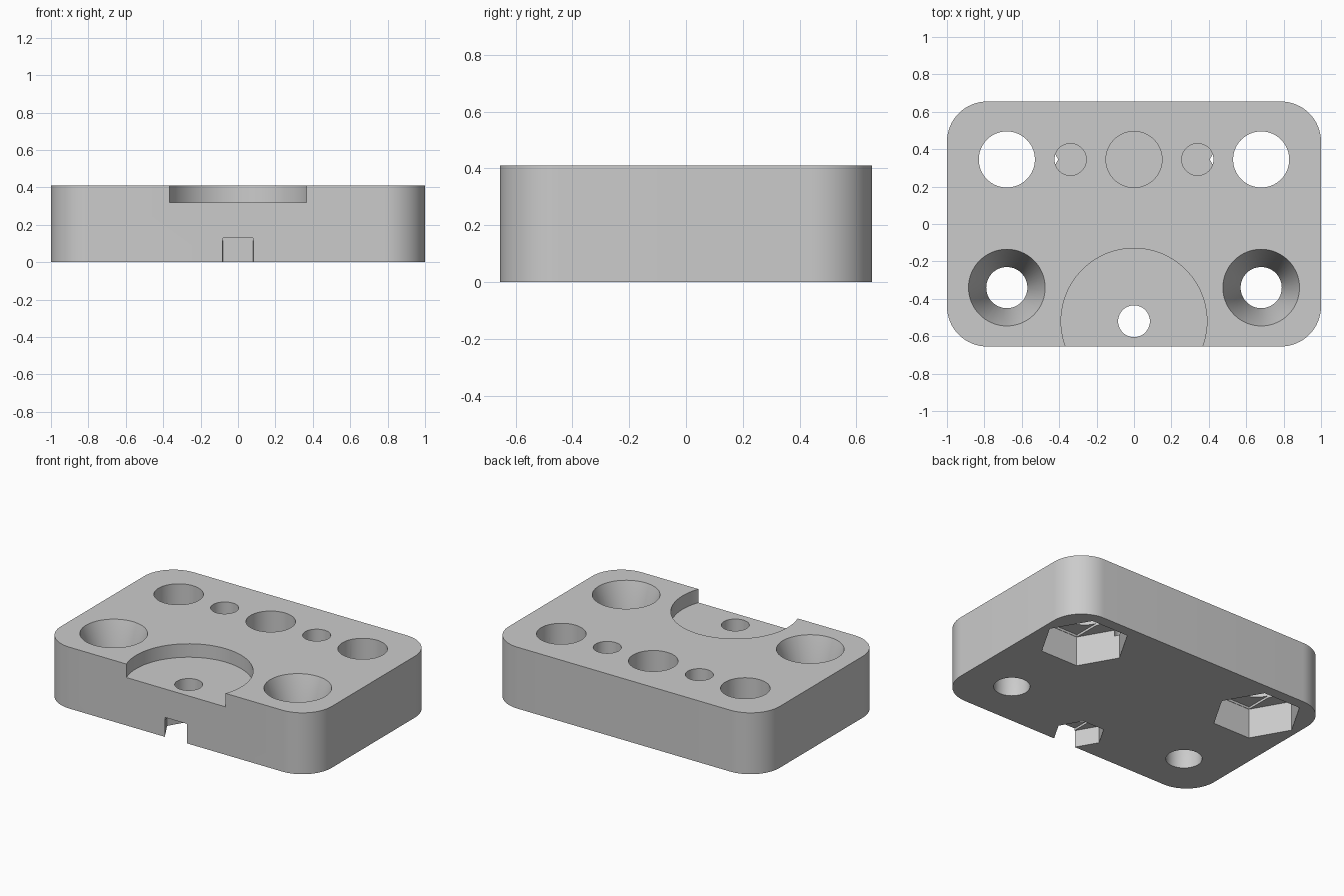
import bpy
import bmesh
import math

if "Cube" in bpy.data.objects:
    bpy.data.objects.remove(bpy.data.objects["Cube"], do_unlink=True)

HALF_X, HALF_Y, HEIGHT, CORNER = 1.0, 0.655, 0.41, 0.215
OVER = 0.1  # overshoot of cutters past the surface

grey = bpy.data.materials.new("plain grey")
grey.use_nodes = True
grey.diffuse_color = (0.6, 0.6, 0.6, 1)
grey.node_tree.nodes["Principled BSDF"].inputs["Base Color"].default_value = (0.6, 0.6, 0.6, 1)


def make_object(name, bm):
    bmesh.ops.recalc_face_normals(bm, faces=bm.faces)
    mesh = bpy.data.meshes.new(name)
    bm.to_mesh(mesh)
    bm.free()
    mesh.materials.append(grey)
    obj = bpy.data.objects.new(name, mesh)
    bpy.context.collection.objects.link(obj)
    return obj


def loft(name, bottom, top, z0, z1):
    """Closed solid between two outlines with equal point counts."""
    bm = bmesh.new()
    low = [bm.verts.new((x, y, z0)) for x, y in bottom]
    high = [bm.verts.new((x, y, z1)) for x, y in top]
    bm.faces.new(low)
    bm.faces.new(high)
    n = len(low)
    for i in range(n):
        j = (i + 1) % n
        bm.faces.new((low[i], low[j], high[j], high[i]))
    return make_object(name, bm)


def ring(x, y, r, sides):
    return [(x + r * math.cos(math.tau * i / sides), y + r * math.sin(math.tau * i / sides))
            for i in range(sides)]


def rounded_outline():
    points = []
    for quarter, (sx, sy) in enumerate(((1, 1), (-1, 1), (-1, -1), (1, -1))):
        for step in range(17):
            a = (quarter + step / 16) * math.pi / 2
            points.append((sx * (HALF_X - CORNER) + CORNER * math.cos(a),
                           sy * (HALF_Y - CORNER) + CORNER * math.sin(a)))
    return points


# Rounded plate
outline = rounded_outline()
plate = loft("mounting_plate", outline, outline, 0, HEIGHT)
bpy.context.view_layer.objects.active = plate


def cut(cutter):
    mod = plate.modifiers.new("cut", "BOOLEAN")
    mod.operation = "DIFFERENCE"
    mod.solver = "EXACT"
    mod.object = cutter
    cutter.hide_render = True
    bpy.ops.object.modifier_apply(modifier=mod.name)
    bpy.data.objects.remove(cutter, do_unlink=True)


def bore(x, y, r, z0=-OVER, z1=HEIGHT + OVER, sides=64):
    points = ring(x, y, r, sides)
    cut(loft("bore_cutter", points, points, z0, z1))


def nut_trap(x, y, r, depth):
    """Hexagonal pocket from below with a shallow bridging slot above it."""
    bore(x, y, r, -OVER, depth, 6)
    w, d = r * 0.5, r * 0.866 * 0.99
    slot = [(x - w, y - d), (x + w, y - d), (x + w, y + d), (x - w, y + d)]
    cut(loft("slot_cutter", slot, slot, depth - 0.05, depth + 0.015))


def countersink(x, y, r_top, r_hole, depth):
    slope = (r_top - r_hole) / depth
    cut(loft("cone_cutter", ring(x, y, r_hole, 64), ring(x, y, r_top + slope * OVER, 64),
             HEIGHT - depth, HEIGHT + OVER))
    bore(x, y, r_hole)


# Half-round recess on the front edge with its bolt hole and nut trap
bore(0, -0.52, 0.39, 0.32, sides=96)
bore(0, -0.52, 0.085)
nut_trap(0, -0.52, 0.16, 0.115)

# Blind centre hole
bore(0, 0.345, 0.15, 0.16)

# Mirrored holes on both sides
for side in (-1, 1):
    bore(side * 0.34, 0.345, 0.085, 0.16)
    bore(side * 0.68, 0.345, 0.15)
    nut_trap(side * 0.68, 0.345, 0.275, 0.2)
    countersink(side * 0.68, -0.34, 0.205, 0.11, 0.3)

# Smooth curved walls, sharp rims
bpy.ops.object.select_all(action="DESELECT")
plate.select_set(True)
bpy.ops.object.shade_smooth_by_angle(angle=math.radians(30))
